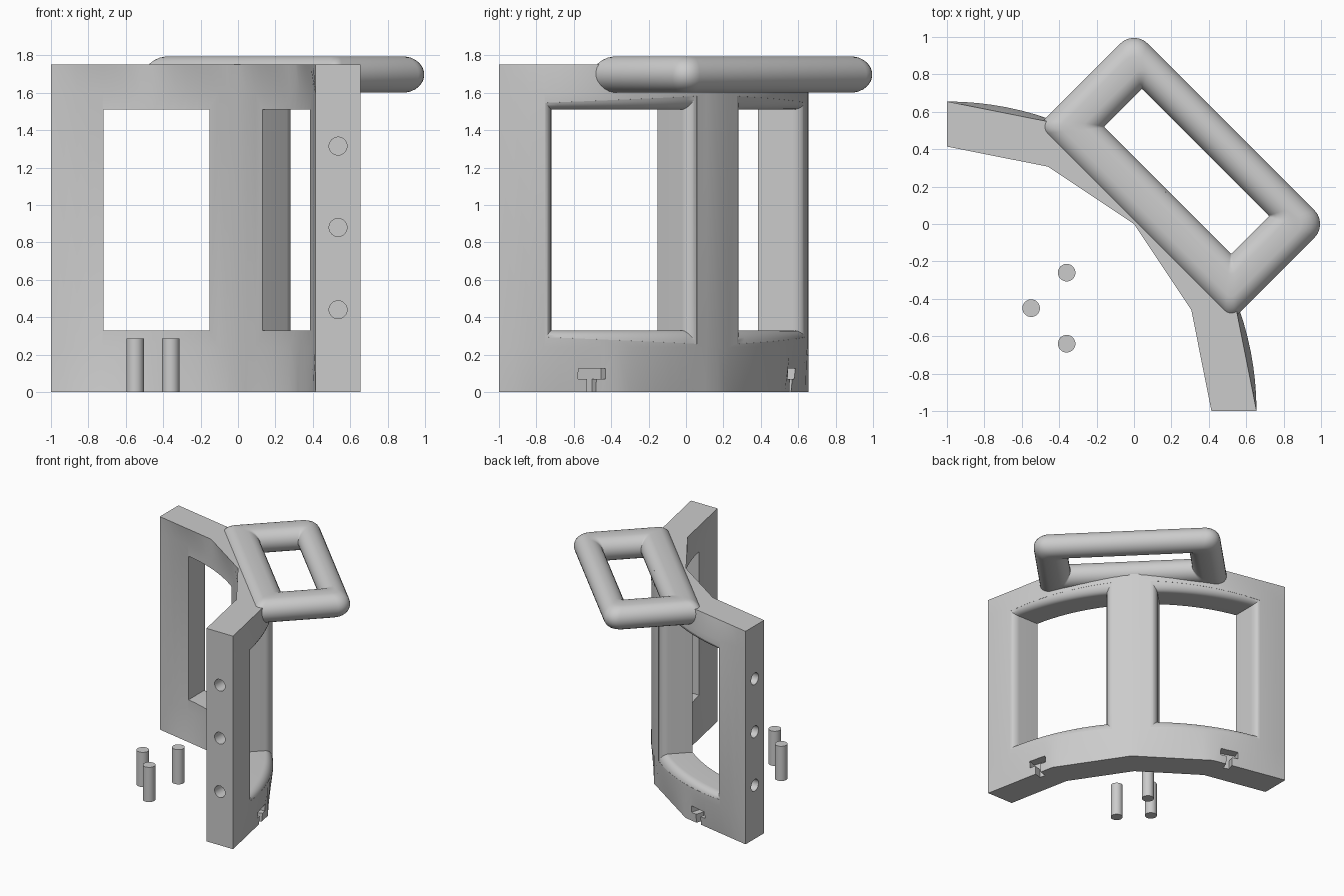
import bpy, bmesh
from math import sin, cos, asin, sqrt, pi, radians, copysign
from mathutils import Matrix, Vector

cube = bpy.data.objects.get("Cube")
if cube:
    bpy.data.objects.remove(cube, do_unlink=True)

grey = bpy.data.materials.new("plain_grey")
grey.use_nodes = True
grey.diffuse_color = (0.6, 0.6, 0.6, 1)
grey.node_tree.nodes["Principled BSDF"].inputs["Base Color"].default_value = (0.6, 0.6, 0.6, 1)

R_IN, R_OUT, HEIGHT = 1.414, 1.655, 1.75
CENTRE = Vector((-1, -1, 0))


def new_object(name, bm):
    bmesh.ops.recalc_face_normals(bm, faces=bm.faces)
    if bm.calc_volume(signed=True) < 0:
        bmesh.ops.reverse_faces(bm, faces=bm.faces)
    mesh = bpy.data.meshes.new(name)
    bm.to_mesh(mesh)
    bm.free()
    obj = bpy.data.objects.new(name, mesh)
    bpy.context.collection.objects.link(obj)
    mesh.materials.append(grey)
    return obj


def volume(mesh):
    bm = bmesh.new()
    bm.from_mesh(mesh)
    result = bm.calc_volume(signed=True)
    bm.free()
    return result


def cut(target, cutter):
    """Subtract the cutter with the first solver that gives a sound solid."""
    cutter.hide_render = True
    before = volume(target.data)
    mod = target.modifiers.new("cut", 'BOOLEAN')
    mod.operation, mod.object = 'DIFFERENCE', cutter
    for solver in ('EXACT', 'MANIFOLD', 'FLOAT'):
        mod.solver = solver
        graph = bpy.context.evaluated_depsgraph_get()
        mesh = bpy.data.meshes.new_from_object(target.evaluated_get(graph), depsgraph=graph)
        if before * 0.6 < volume(mesh) < before * 0.99999:
            target.data = mesh
            break
    target.modifiers.remove(mod)
    bpy.data.objects.remove(cutter, do_unlink=True)


def loft(name, loops, closed=False):
    """Skin closed loops of points, capping the ends or joining them up."""
    bm = bmesh.new()
    rings = [[bm.verts.new(p) for p in loop] for loop in loops]
    n = len(rings[0])
    pairs = list(zip(rings, rings[1:]))
    if closed:
        pairs.append((rings[-1], rings[0]))
    else:
        # Caps are strips of quads, so that curved ends stay clean
        for ring in (rings[0], rings[-1]):
            for i in range(n // 2 - 1):
                bm.faces.new((ring[i], ring[i + 1], ring[n - 2 - i], ring[n - 1 - i]))
    for a, b in pairs:
        for i in range(n):
            j = (i + 1) % n
            bm.faces.new((a[i], a[j], b[j], b[i]))
    return new_object(name, bm)


def cylinder(name, radius, depth, matrix):
    bm = bmesh.new()
    bmesh.ops.create_cone(bm, cap_ends=True, segments=32, radius1=radius,
                          radius2=radius, depth=depth, matrix=matrix)
    return new_object(name, bm)


def polar(r, a, z):
    return CENTRE + Vector((r * cos(a), r * sin(a), z))


def wall_radius(r, a, arc):
    """True arc, or the four-sided chord line of that arc."""
    step = pi / 8
    return r if arc else r * cos(step / 2) / cos(a % step - step / 2)


# Curved wall: four straight segments at top and bottom, round in between
STEPS = 32
sections = []
for i in range(STEPS + 1):
    a = i * pi / 2 / STEPS
    section = []
    rows = [(0, False), (0.24, True), (1.6, True), (HEIGHT, False)]
    for r, order in ((R_IN, rows), (R_OUT, rows[::-1])):
        section += [polar(wall_radius(r, a, arc), a, z) for z, arc in order]
    sections.append(section)
body = loft("curved_wall", sections)


# Two windows with rounded outer edges
def window_loop(r, w):
    """w runs from 0 at the straight opening to 1 at the widest rim."""
    start = asin((0.28 - 0.04 * w) / r)
    end = pi / 4 - asin((0.2 - 0.06 * w) / r)
    lower, upper = [], []
    for i in range(17):
        f = i / 16
        a = start + (end - start) * f
        grow = w * (0.045 + 0.045 * f)
        lower.append(polar(r, a, 0.33 - grow))
        upper.append(polar(r, a, 1.51 + grow))
    return lower + upper[::-1]


FILLET = 0.06
profile = [(R_IN - 0.1, 0), (R_OUT - FILLET, 0)]
for k in range(1, 8):
    t = k * pi / 16
    profile.append((R_OUT - FILLET + FILLET * sin(t), 1 - cos(t)))
profile.append((R_OUT + 0.06, 0.9))

for mirrored in (False, True):
    loops = [window_loop(r, w) for r, w in profile]
    if mirrored:
        loops = [[Vector((p.y, p.x, p.z)) for p in loop] for loop in loops]
    cut(body, loft("window_cutter", loops))

# T-shaped slots in the outer foot of the wall
half = [(0.025, -0.05), (0.025, 0.07), (0.075, 0.07), (0.075, 0.125)]
outline = half + [(-s, z) for s, z in half[::-1]]
for a in (radians(17.6), radians(72.4)):
    along = Vector((-sin(a), cos(a), 0))
    loops = [[polar(r, a, z) + along * s for s, z in outline] for r in (1.57, 1.73)]
    cut(body, loft("slot_cutter", loops))

# Pin holes in both end faces
for z in (0.44, 0.88, 1.315):
    for spot, axis in (((0.535, -1, z), 'X'), ((-1, 0.535, z), 'Y')):
        place = Matrix.Translation(spot) @ Matrix.Rotation(pi / 2, 4, axis)
        cut(body, cylinder("hole_cutter", 0.048, 0.3, place))


# Rounded rectangular handle frame, set on the diagonal
def handle_ring(theta):
    r, c = 0.0975, cos(theta)

    def reach(width):
        return width / 2 + copysign(width / 2 - r, c) + r * c

    u = 0.48 + reach(0.255)
    v0, v1 = 0.255 - reach(0.255), 0.54 + reach(0.195)
    ring = []
    for q, (cu, cv) in enumerate(((u, v1), (-u, v1), (-u, v0), (u, v0))):
        corner = 0.004 + (0.05 if q < 2 else 0.025) * (1 + c)
        cu -= copysign(corner, cu)
        cv += -corner if q < 2 else corner
        for k in range(7):
            a = q * pi / 2 + k * pi / 12
            pu, pv = cu + corner * cos(a), cv + corner * sin(a)
            ring.append(((pu + pv) / sqrt(2), (pv - pu) / sqrt(2),
                         1.6975 + r * sin(theta)))
    return ring


handle = loft("handle_frame", [handle_ring((i + 0.5) * pi / 12) for i in range(24)], True)

# Loose pins standing on the ground
pins = []
for x, y in ((-0.36, -0.26), (-0.55, -0.45), (-0.36, -0.64)):
    pins.append(cylinder("pin", 0.047, 0.285, Matrix.Translation((x, y, 0.1425))))

for obj in [body, handle] + pins:
    bpy.ops.object.select_all(action='DESELECT')
    obj.select_set(True)
    bpy.context.view_layer.objects.active = obj
    bpy.ops.object.shade_smooth_by_angle(angle=radians(30))
